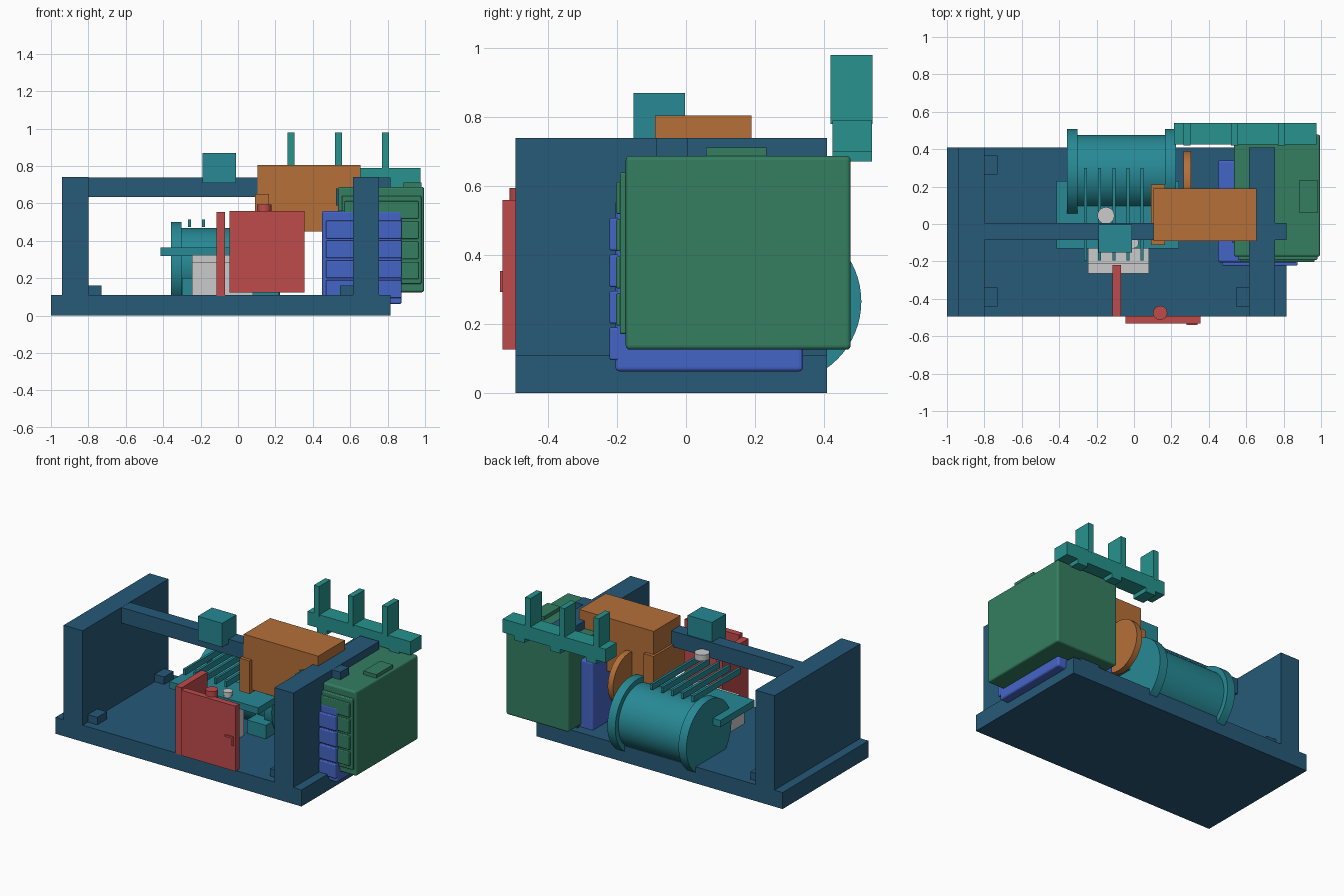
import bpy, math

if "Cube" in bpy.data.objects:
    bpy.data.objects.remove(bpy.data.objects["Cube"])

COL = {
    "navy": (0.02, 0.10, 0.19, 1), "teal": (0.02, 0.25, 0.30, 1),
    "rail": (0.02, 0.29, 0.27, 1), "orange": (0.46, 0.16, 0.04, 1),
    "red": (0.53, 0.07, 0.07, 1), "blue": (0.06, 0.13, 0.57, 1),
    "green": (0.035, 0.21, 0.12, 1),
}
MATS = {}
for key, c in COL.items():
    MATS[key] = bpy.data.materials.new(key + "_paint")
    MATS[key].diffuse_color = c


def finish(ob, name, col):
    ob.name = name
    if col:
        ob.data.materials.append(MATS[col])
    return ob


def box(name, x, y, z, col=None, bevel=0):
    """Box from (min, max) ranges on each axis."""
    bpy.ops.mesh.primitive_cube_add(size=1, location=[sum(r) / 2 for r in (x, y, z)])
    ob = bpy.context.object
    ob.scale = [r[1] - r[0] for r in (x, y, z)]
    bpy.ops.object.transform_apply(location=False, rotation=False, scale=True)
    if bevel:
        m = ob.modifiers.new("edge", "BEVEL")
        m.width, m.segments = bevel, 3
    return finish(ob, name, col)


def cyl(name, loc, r, depth, col=None, axis="z", sides=48):
    rot = (0, math.pi / 2, 0) if axis == "x" else (0, 0, 0)
    bpy.ops.mesh.primitive_cylinder_add(vertices=sides, radius=r, depth=depth,
                                        location=loc, rotation=rot)
    bpy.ops.object.shade_smooth_by_angle(angle=math.radians(30))
    return finish(bpy.context.object, name, col)


# Frame: base, end walls, long beam, corner blocks
box("base_plate", (-1, 0.815), (-0.495, 0.41), (0, 0.11), "navy")
box("left_wall", (-0.94, -0.80), (-0.495, 0.41), (0.1, 0.74), "navy")
box("right_wall", (0.615, 0.755), (-0.495, 0.41), (0.1, 0.74), "navy")
box("top_beam", (-0.81, 0.815), (-0.085, 0.005), (0.635, 0.739), "navy")
for i, x in enumerate((-0.80, 0.545)):
    for j, y in enumerate((-0.44, 0.265)):
        box(f"corner_block_{i}_{j}", (x, x + 0.07), (y, y + 0.10), (0.1, 0.16), "navy")

# Motor: drum, end flanges, mounting plate, cooling fins, feet
MY, MZ = 0.272, 0.265
cyl("motor_drum", (-0.07, MY, MZ), 0.203, 0.56, "teal", "x", 64)
for i, x in enumerate((-0.33, 0.195)):
    cyl(f"motor_flange_{i}", (x, MY, MZ), 0.237, 0.058, "teal", "x", 64)
box("motor_plate", (-0.415, 0.24), (-0.13, 0.23), (0.32, 0.365), "teal")
for i in range(5):
    x = -0.26 + 0.076 * i
    box(f"cooling_fin_{i}", (x - 0.008, x + 0.008), (-0.195, 0.30), (0.475, 0.515), "teal")
for i, x in enumerate((-0.30, 0.08)):
    box(f"motor_foot_{i}", (x, x + 0.14), (-0.02, 0.2), (0.1, 0.2), "teal")
box("beam_box", (-0.19, -0.01), (-0.152, -0.003), (0.71, 0.87), "teal")

# Pump housing and caps
box("pump_block", (-0.245, 0.08), (-0.265, -0.05), (0.11, 0.285))
box("pump_lid", (-0.245, 0.08), (-0.215, -0.05), (0.28, 0.325))
cyl("pump_cap", (-0.005, -0.10, 0.36), 0.024, 0.08)
cyl("pump_cap_head", (-0.005, -0.10, 0.39), 0.03, 0.025)
cyl("filler_cap", (-0.15, 0.045, 0.66), 0.045, 0.04)

# Gearbox, side flange and wheel
box("gearbox", (0.105, 0.655), (-0.09, 0.19), (0.45, 0.805), "orange")
box("gearbox_flange", (0.09, 0.165), (-0.112, 0.212), (0.43, 0.65), "orange")
cyl("drive_wheel", (0.285, 0.22, 0.46), 0.17, 0.04, "orange", "x")

# Control panel with side plate, knob and handle
box("panel_side", (-0.115, -0.07), (-0.495, -0.22), (0.105, 0.555), "red")
box("control_panel", (-0.045, 0.355), (-0.533, -0.493), (0.125, 0.56), "red")
cyl("panel_knob", (0.14, -0.475, 0.56), 0.038, 0.07, "red", sides=32)
box("handle_bar", (0.28, 0.34), (-0.54, -0.53), (0.34, 0.353), "red")
box("handle_drop", (0.327, 0.34), (-0.54, -0.53), (0.293, 0.353), "red")

# Lower cabinet with stacked front panels
box("lower_cabinet", (0.45, 0.875), (-0.205, 0.34), (0.062, 0.56), "blue", 0.012)
for i in range(4):
    z = 0.095 + 0.106 * i
    box(f"lower_drawer_{i}", (0.47, 0.875), (-0.222, -0.19), (z, z + 0.095), "blue", 0.006)

# Upper cabinet with stacked front panels, side latch and lid
box("upper_cabinet", (0.535, 0.995), (-0.175, 0.478), (0.125, 0.688), "green", 0.012)
box("upper_front_frame", (0.555, 0.98), (-0.192, -0.16), (0.17, 0.64), "green", 0.006)
for i in range(4):
    z = 0.195 + 0.108 * i
    box(f"upper_drawer_{i}", (0.57, 0.965), (-0.203, -0.18), (z, z + 0.093), "green", 0.005)
box("upper_lid", (0.885, 0.98), (0.058, 0.234), (0.68, 0.712), "green")
box("cabinet_bracket", (0.525, 0.55), (-0.1, 0.1), (0.59, 0.68), "navy")

# Rear rail with feet and three uprights
box("rear_rail", (0.215, 0.975), (0.425, 0.54), (0.70, 0.79), "rail")
for i in range(3):
    x = 0.265 + 0.2525 * i
    box(f"rail_post_{i}", (x, x + 0.038), (0.42, 0.541), (0.78, 0.98), "rail")
    f = 0.285 + 0.265 * i
    box(f"rail_foot_{i}", (f, f + 0.075), (0.425, 0.54), (0.672, 0.71), "rail")

for m in bpy.data.materials:
    if m.users and not m.is_grease_pencil:
        m.use_nodes = True
        m.node_tree.nodes["Principled BSDF"].inputs["Base Color"].default_value = m.diffuse_color
